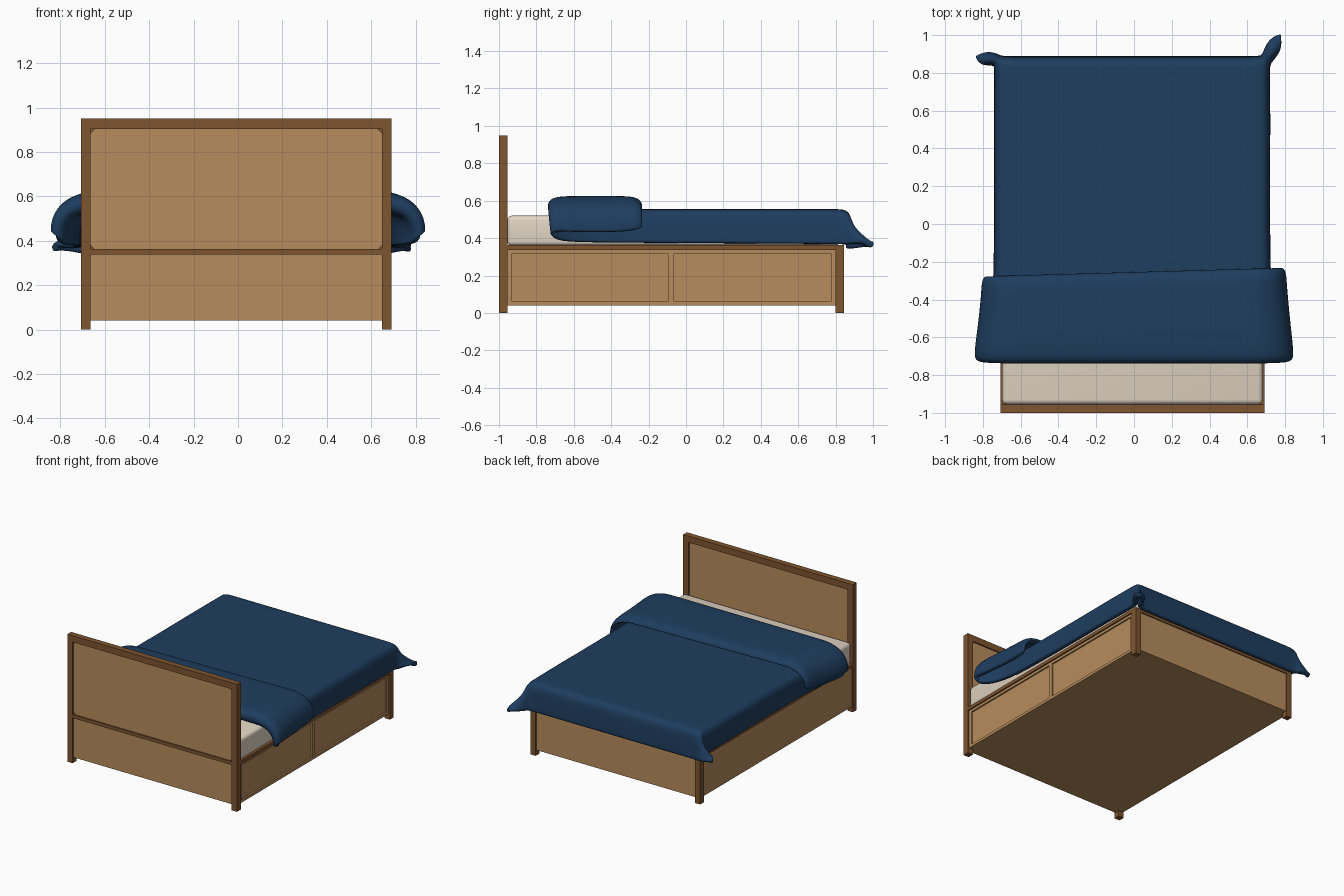
import bpy, bmesh

if "Cube" in bpy.data.objects:
    bpy.data.objects.remove(bpy.data.objects["Cube"])


def material(name, rgb):
    m = bpy.data.materials.new(name)
    m.diffuse_color = (*rgb, 1)
    m.use_nodes = True
    m.node_tree.nodes["Principled BSDF"].inputs["Base Color"].default_value = m.diffuse_color
    return m


DARK = material("dark_wood", (0.21, 0.09, 0.029))
TAN = material("tan_wood", (0.47, 0.265, 0.11))
BEIGE = material("beige_fabric", (0.76, 0.67, 0.55))
NAVY = material("navy_fabric", (0.013, 0.047, 0.113))


def add_object(name, bm, mat):
    me = bpy.data.meshes.new(name)
    bm.to_mesh(me)
    bm.free()
    me.materials.append(mat)
    ob = bpy.data.objects.new(name, me)
    bpy.context.collection.objects.link(ob)
    return ob


def box(name, x, y, z, mat):
    """Box from (min, max) pairs."""
    bm = bmesh.new()
    bmesh.ops.create_cube(bm, size=1)
    for v in bm.verts:
        v.co = [(a + b) / 2 + c * (b - a) for (a, b), c in zip((x, y, z), v.co)]
    return add_object(name, bm, mat)


L, R, PL, PR = -0.708, 0.692, -0.664, 0.648   # outer sides, inner post faces
HEAD, FOOT = (-1.0, -0.955), (0.80, 0.845)

# posts
for side, xs in (("left", (L, PL)), ("right", (PR, R))):
    box(f"head_post_{side}", xs, HEAD, (0, 0.95), DARK)
    box(f"foot_post_{side}", xs, FOOT, (0, 0.362), DARK)
    box(f"side_rail_{side}", xs, (HEAD[1], FOOT[0]), (0.337, 0.362), DARK)

# cross rails
box("head_top_rail", (PL, PR), HEAD, (0.903, 0.95), DARK)
box("head_middle_rail", (PL, PR), HEAD, (0.337, 0.362), DARK)
box("foot_rail", (PL, PR), FOOT, (0.337, 0.362), DARK)

# headboard panel with clipped corners on a dark core
box("headboard_core", (PL, PR), (-0.983, -0.972), (0.362, 0.903), DARK)
bm = bmesh.new()
c = 0.018
x0, x1, z0, z1 = PL, PR, 0.362, 0.903
outline = [(x0 + c, z0), (x1 - c, z0), (x1, z0 + c), (x1, z1 - c),
           (x1 - c, z1), (x0 + c, z1), (x0, z1 - c), (x0, z0 + c)]
face = bm.faces.new([bm.verts.new((x, -0.99, z)) for x, z in outline])
ext = bmesh.ops.extrude_face_region(bm, geom=[face])["geom"]
for v in ext:
    if isinstance(v, bmesh.types.BMVert):
        v.co.y = -0.965
bmesh.ops.recalc_face_normals(bm, faces=bm.faces)
add_object("headboard_panel", bm, TAN)

# storage base
box("storage_base", (-0.70, 0.668), (-0.99, 0.837), (0.04, 0.342), TAN)

# drawer face frame and drawers on the right side
FX = (0.665, 0.682)
box("drawer_frame_bottom", FX, (-0.955, 0.80), (0.04, 0.06), TAN)
box("drawer_frame_top", FX, (-0.955, 0.80), (0.318, 0.342), TAN)
for i, ys in enumerate([(-0.955, -0.93), (-0.097, -0.065), (0.775, 0.80)]):
    box(f"drawer_frame_stile_{i + 1}", FX, ys, (0.06, 0.318), TAN)
for i, (a, b) in enumerate([(-0.93, -0.097), (-0.065, 0.775)]):
    box(f"drawer_{i + 1}", (0.667, 0.674), (a + 0.003, b - 0.003), (0.063, 0.315), TAN)

# mattress
mattress = box("mattress", (-0.698, 0.682), (-0.955, 0.82), (0.358, 0.52), BEIGE)
bev = mattress.modifiers.new("round", 'BEVEL')
bev.width, bev.segments = 0.025, 4
for p in mattress.data.polygons:
    p.use_smooth = True

# blanket rows, foot to head and folded back:
# (y, top z, half width, hem z, flare, foot drop, slant)
rows = [
    (0.872, 0.342, 0.712, 0.342, 0.017, 1.0, 0), (0.870, 0.43, 0.712, 0.355, 0.017, 0.6, 0),
    (0.866, 0.512, 0.712, 0.362, 0.017, 0.15, 0), (0.850, 0.5375, 0.712, 0.366, 0.017, 0, 0),
    (0.79, 0.5375, 0.712, 0.368, 0.017, 0, 0), (0.55, 0.5375, 0.715, 0.370, 0.017, 0, 0),
    (0.20, 0.5375, 0.712, 0.372, 0.017, 0, 0), (-0.15, 0.5375, 0.714, 0.374, 0.017, 0, 0),
    (-0.40, 0.5375, 0.720, 0.376, 0.02, 0, 0), (-0.58, 0.5375, 0.745, 0.378, 0.03, 0, 0),
    (-0.68, 0.5375, 0.79, 0.385, 0.07, 0, 0), (-0.722, 0.550, 0.81, 0.405, 0.12, 0, 0),
    (-0.724, 0.592, 0.825, 0.435, 0.15, 0, 0), (-0.68, 0.607, 0.828, 0.437, 0.15, 0, 0),
    (-0.55, 0.608, 0.812, 0.430, 0.14, 0, 0.01), (-0.39, 0.608, 0.795, 0.432, 0.13, 0, 0.02),
    (-0.305, 0.606, 0.79, 0.44, 0.12, 0, 0.02), (-0.275, 0.592, 0.785, 0.45, 0.12, 0, 0.02),
    (-0.27, 0.575, 0.775, 0.46, 0.12, 0, 0.02),
]
tips = {1: (0.078, 0.134), -1: (-0.118, 0.012)}   # corner flaps at the foot
bm = bmesh.new()
grid = []
for y, zt, w, zb, fl, a, slant in rows:
    h = zt - zb
    cx = 0.0 if y < -0.6 or zt > 0.57 else -0.01
    half = [(w, zb, 1.0), (w, zb + 0.35 * h, 0.6), (w - 0.3 * fl, zb + 0.8 * h, 0.15),
            (w - fl, zt, 0), (w - fl - 0.065, zt, 0), (0.4, zt, 0)]
    if a:  # rows hanging over the foot: the lower of both drops wins
        side_z = [0.362, 0.43, 0.512] + [zt] * 3
        half = [(x, min(zt, sz), b) for (x, _, b), sz in zip(half, side_z)]
    cols = [(-1, p) for p in half] + [(1, (0, zt, 0))] + [(1, p) for p in reversed(half)]
    line = []
    for s, (x, z, b) in cols:
        p, d = (a * b) ** 0.85, (a - b) * a * b * 0.1
        px = s * x + cx + p * tips[s][0] - s * d
        py = y + p * tips[s][1] + d + slant * s * x / 0.7
        if y < -0.7:  # the sides of the fold sit a little further back
            py += 0.015 * b
        line.append(bm.verts.new((px, py, z + 0.022 * p)))
    grid.append(line)
for r0, r1 in zip(grid, grid[1:]):
    for i in range(len(r0) - 1):
        bm.faces.new((r0[i], r1[i], r1[i + 1], r0[i + 1])).smooth = True
bmesh.ops.recalc_face_normals(bm, faces=bm.faces)
blanket = add_object("blanket", bm, NAVY)
sub = blanket.modifiers.new("drape", 'SUBSURF')
sub.levels = sub.render_levels = 2
sub.boundary_smooth = 'PRESERVE_CORNERS'
sol = blanket.modifiers.new("thickness", 'SOLIDIFY')
sol.thickness, sol.offset = 0.035, 0
rim = blanket.modifiers.new("soft_rim", 'SUBSURF')
rim.levels = rim.render_levels = 1
